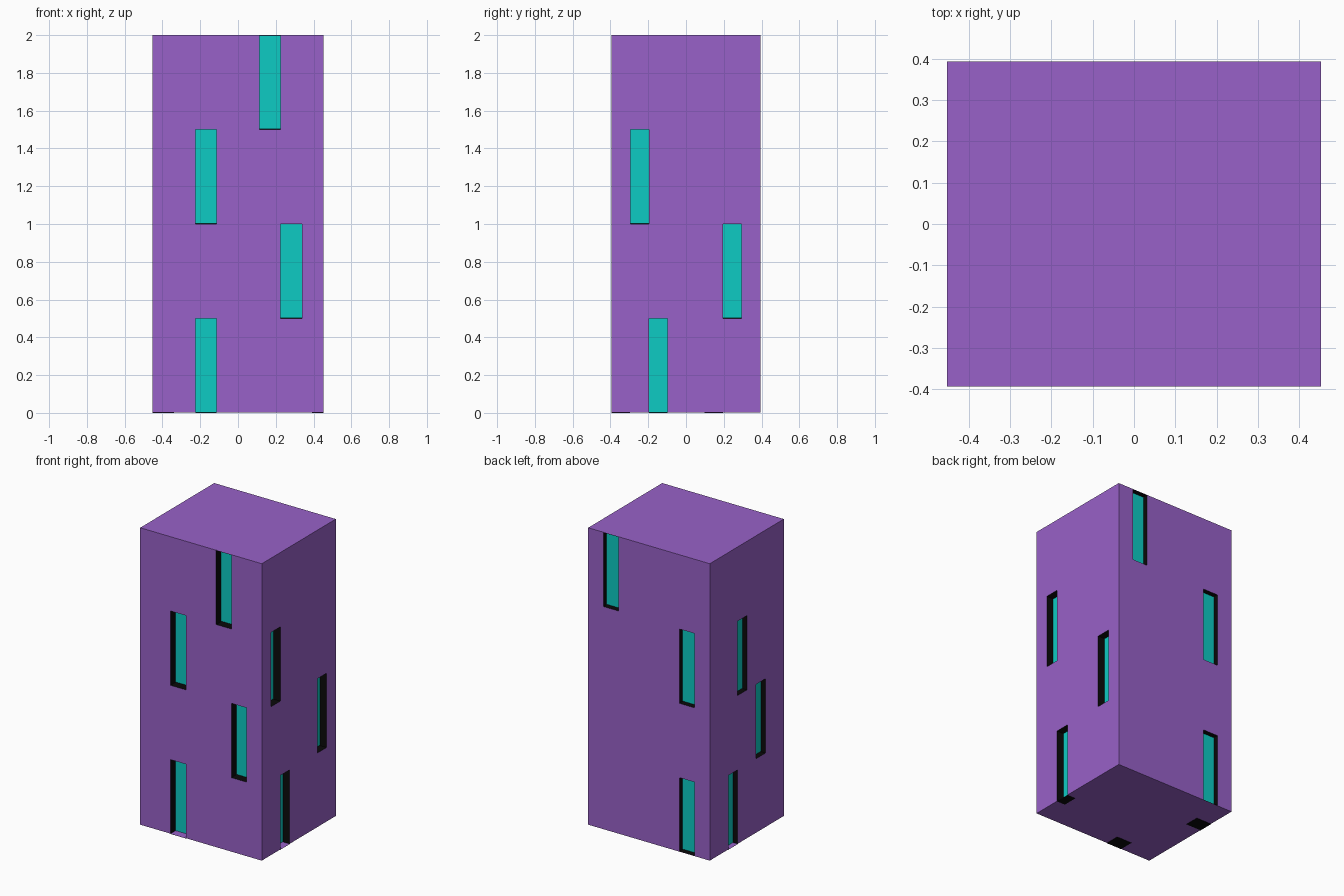
import bpy, bmesh

if "Cube" in bpy.data.objects:
    bpy.data.objects.remove(bpy.data.objects["Cube"])

HX, HY, TOP, COLS, FLOORS = 0.4525, 0.3935, 2.0, 8, 4
FH = TOP / FLOORS
BASE = 0.002


def material(name, rgb):
    m = bpy.data.materials.new(name)
    m.diffuse_color = (*rgb, 1)
    m.use_nodes = True
    m.node_tree.nodes["Principled BSDF"].inputs["Base Color"].default_value = m.diffuse_color
    return m


PURPLE = material("purple_wall", (0.314, 0.120, 0.578))
TEAL = material("teal_glass", (0.004, 0.597, 0.552))
BLACK = material("black_reveal", (0.003, 0.003, 0.003))

# Each side: half width, point at (along, depth, z), window column per floor,
# glass setback, depth of the black lining, floor level of the lining
SIDES = {
    "front": (HX, lambda u, d, z: (u, d - HY, z), {0: 2, 1: 6, 2: 2, 3: 5}, 0.052, 0.098, 0.0),
    "right": (HY, lambda u, d, z: (HX - d, u, z), {0: 2, 1: 6, 2: 1}, 0.050, 0.062, 0.0),
    "back": (HX, lambda u, d, z: (u, HY - d, z), {0: 1, 2: 1, 3: 6}, 0.033, 0.045, 0.004),
    "left": (HY, lambda u, d, z: (d - HX, u, z), {0: 5, 1: 2, 2: 4}, 0.033, 0.113, 0.0),
}


def finish(name, bm, mat, inward=False):
    bmesh.ops.remove_doubles(bm, verts=bm.verts, dist=0.0001)
    bmesh.ops.recalc_face_normals(bm, faces=bm.faces)
    if inward:
        bmesh.ops.reverse_faces(bm, faces=bm.faces)
    me = bpy.data.meshes.new(name)
    bm.to_mesh(me)
    bm.free()
    me.materials.append(mat)
    bpy.context.collection.objects.link(bpy.data.objects.new(name, me))


def quad(bm, pts):
    bm.faces.new([bm.verts.new(p) for p in pts])


def box(name, point, u, d, z, mat, open_front=False):
    # Box in side coordinates, optionally without its outer face
    bm = bmesh.new()
    v = [bm.verts.new(point(a, b, c)) for a in u for b in d for c in z]
    faces = [(0, 1, 3, 2), (4, 6, 7, 5), (0, 2, 6, 4), (1, 5, 7, 3), (2, 3, 7, 6)]
    if not open_front:
        faces.append((0, 4, 5, 1))
    for f in faces:
        bm.faces.new([v[i] for i in f])
    finish(name, bm, mat, inward=open_front)


# Tower shell: wall grid with the window cells left open, plus roof and base
shell = bmesh.new()
for half, point, windows, *_ in SIDES.values():
    w = 2 * half / COLS
    for floor in range(FLOORS):
        z0, z1 = max(floor * FH, BASE), (floor + 1) * FH
        for col in range(COLS):
            if windows.get(floor) == col:
                continue
            a, b = -half + col * w, -half + (col + 1) * w
            quad(shell, [point(a, 0, z0), point(b, 0, z0), point(b, 0, z1), point(a, 0, z1)])
# Roof and base share the wall grid points so the shell stays joined
for z in (BASE, TOP):
    for i in range(COLS):
        for j in range(COLS):
            x0, x1 = (-HX + k * HX * 2 / COLS for k in (i, i + 1))
            y0, y1 = (-HY + k * HY * 2 / COLS for k in (j, j + 1))
            quad(shell, [(x0, y0, z), (x1, y0, z), (x1, y1, z), (x0, y1, z)])
finish("tower_shell", shell, PURPLE)

# Windows: black lined recess with a set-back glass panel
for side, (half, point, windows, setback, depth, low) in SIDES.items():
    w = 2 * half / COLS
    for floor, col in windows.items():
        u = (-half + col * w, -half + (col + 1) * w)
        z = (max(floor * FH, low), min((floor + 1) * FH, TOP - 0.002))
        box(f"{side}_window_recess_{floor + 1}", point, u, (0, depth), z, BLACK, True)
        box(f"{side}_window_glass_{floor + 1}", point, u, (setback, setback + 0.01),
            (z[0] + 0.003, z[1] - 0.001), TEAL)
